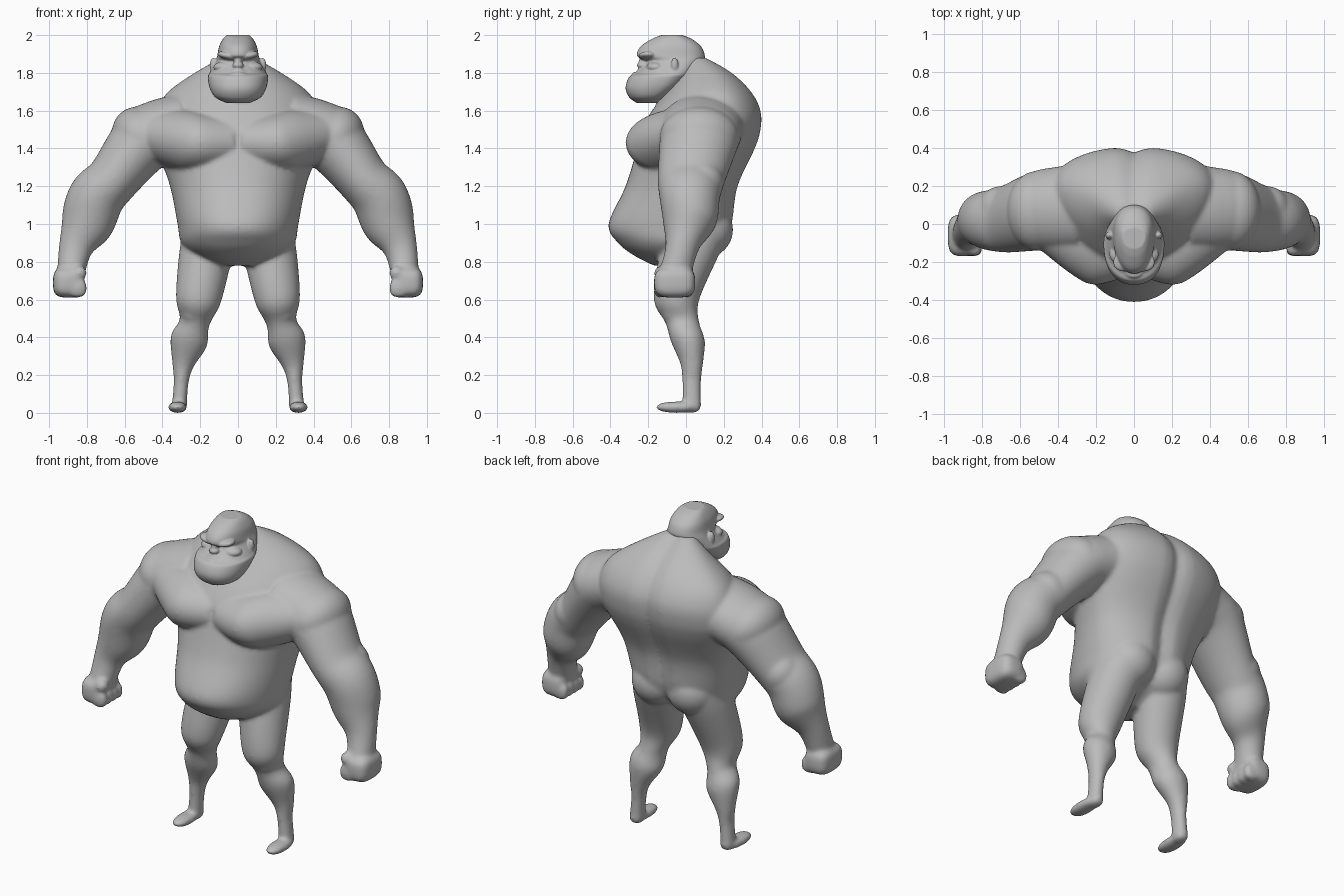
import bpy, bmesh, math
from mathutils import Vector, Matrix

cube = bpy.data.objects.get("Cube")
if cube:
    bpy.data.objects.remove(cube, do_unlink=True)

skin = bpy.data.materials.new("clay grey")
skin.use_nodes = True
GREY = (.5, .5, .5, 1)
skin.diffuse_color = GREY
skin.node_tree.nodes["Principled BSDF"].inputs["Base Color"].default_value = GREY


def spline(rows, steps=6):
    """Catmull-Rom through rows of numbers."""
    rows = [Vector(row) for row in rows]
    last = len(rows) - 1
    points = []
    for i in range(last):
        before, start = rows[max(i - 1, 0)], rows[i]
        end, after = rows[i + 1], rows[min(i + 2, last)]
        leave, arrive = (end - before) / 2, (after - start) / 2
        for k in range(steps):
            t = k / steps
            points.append(start + leave * t
                          + ((end - start) * 3 - leave * 2 - arrive) * t * t
                          + ((start - end) * 2 + leave + arrive) * t * t * t)
    return points + [rows[last]]


def skin_rings(bm, rings):
    """Bridge rings of points into a closed loft."""
    rings = [[bm.verts.new(point) for point in ring] for ring in rings]
    count = len(rings[0])
    faces = [bm.faces.new((low[i - 1], low[i], high[i], high[i - 1]))
             for low, high in zip(rings, rings[1:]) for i in range(count)]
    faces += [bm.faces.new(rings[0]), bm.faces.new(rings[-1])]
    bmesh.ops.recalc_face_normals(bm, faces=faces)


def angles(count=40):
    return [math.tau * i / count for i in range(count)]


def power(value, exponent):
    return math.copysign(abs(value) ** exponent, value)


def trunk(bm, rows, boxy=1, keel=1, spine=0):
    """Level sections: height, half width, front, back; keel sharpens the front."""
    rings = []
    for height, width, front, back in spline(rows):
        middle = front * .4 + back * .6
        ring = []
        for angle in angles(64):
            x, depth = width * power(math.cos(angle), boxy), math.sin(angle)
            if depth > 0:
                groove = spine * math.exp(-(x / .05) ** 2)
                y = middle + power(depth, boxy) * (back - middle) - groove
            else:
                y = middle + power(depth, keel) * (middle - front)
            ring.append((x, y, height))
        rings.append(ring)
    skin_rings(bm, rings)


def limb(bm, rows, side):
    """Tube: centre x, y, z, in-plane radius and depth radius."""
    centres = [point.to_3d() for point in spline([row[:3] for row in rows])]
    radii = spline([row[3:] for row in rows])
    rings = []
    for i, (centre, radius) in enumerate(zip(centres, radii)):
        along = centres[min(i + 1, len(centres) - 1)] - centres[max(i - 1, 0)]
        across = along.cross(Vector((0, 1, 0))).normalized()
        ring = []
        for angle in angles():
            point = centre + across * radius.x * math.cos(angle)
            ring.append((point.x * side, point.y + radius.y * math.sin(angle), point.z))
        rings.append(ring)
    skin_rings(bm, rings)


def blob(bm, centre, size, side=1, boxy=1, roll=0):
    """Ellipsoid, boxier as the exponent drops, rolled about the y axis."""
    verts = bmesh.ops.create_uvsphere(bm, u_segments=32, v_segments=16, radius=1)["verts"]
    turn = Matrix.Rotation(math.radians(roll * side), 3, "Y")
    place = Vector((centre[0] * side, centre[1], centre[2]))
    for vert in verts:
        vert.co = place + turn @ Vector([power(c, boxy) * s for c, s in zip(vert.co, size)])


def fuse(name, bm, voxel, smooth):
    """Blend the overlapping volumes into one smooth skin."""
    mesh = bpy.data.meshes.new(name)
    bm.to_mesh(mesh)
    bm.free()
    mesh.materials.append(skin)
    obj = bpy.data.objects.new(name, mesh)
    bpy.context.collection.objects.link(obj)
    remesh = obj.modifiers.new("fuse", "REMESH")
    remesh.mode = "VOXEL"
    remesh.voxel_size = voxel
    remesh.use_smooth_shade = True
    relax = obj.modifiers.new("relax", "SMOOTH")
    relax.factor = .5
    relax.iterations = smooth


# Torso with hanging belly and hunched back
body = bmesh.new()
trunk(body, [(.78, .1, -.17, .03), (.83, .22, -.27, .11), (.9, .3, -.36, .2),
             (1, .32, -.41, .25), (1.2, .36, -.32, .28), (1.4, .43, -.26, .37),
             (1.5, .45, -.24, .4), (1.6, .43, -.18, .4), (1.7, .37, -.1, .35),
             (1.8, .23, -.03, .25), (1.88, .09, 0, .12)], boxy=.9, keel=1.1, spine=.03)
# Neck
blob(body, (0, -.03, 1.7), (.12, .14, .16))

CHEST = [(.02, -.07, 1.43, .14, .2), (.2, -.09, 1.43, .16, .23),
         (.32, -.05, 1.45, .16, .22), (.5, .04, 1.48, .12, .17)]
ARM = [(.28, .09, 1.52, .17, .23), (.41, .08, 1.49, .17, .22),
       (.51, .07, 1.43, .17, .21), (.66, .03, 1.24, .14, .18),
       (.75, .02, 1.14, .15, .16), (.8, .02, 1, .14, .14),
       (.86, -.02, .87, .09, .09), (.89, -.07, .7, .07, .09)]
LEG = [(.15, .06, .98, .13, .17), (.17, .02, .85, .14, .16),
       (.21, -.05, .6, .12, .12), (.23, -.02, .48, .08, .09),
       (.26, .01, .38, .1, .09), (.29, .03, .26, .06, .06),
       (.3, .03, .17, .04, .05), (.31, .03, .05, .04, .05)]

for side in (1, -1):
    for rows in (CHEST, ARM, LEG):
        limb(body, rows, side)
    # Shoulder cap, buttock
    blob(body, (.51, .07, 1.46), (.15, .21, .17), side, roll=40)
    blob(body, (.12, .1, .97), (.15, .15, .15), side)
    # Elbow mass, kneecap
    blob(body, (.7, .08, 1.22), (.12, .12, .12), side)
    blob(body, (.23, -.07, .53), (.07, .06, .06), side)
    # Fist with curled fingers and thumb
    blob(body, (.9, -.06, .69), (.08, .11, .08), side, boxy=.6)
    for finger in range(4):
        blob(body, (.85, -.14 + finger * .05, .66), (.05, .03, .05), side, boxy=.8)
    blob(body, (.84, -.13, .74), (.04, .04, .04), side)
    # Foot and heel
    blob(body, (.32, -.05, .03), (.05, .11, .03), side, boxy=.9)
    blob(body, (.31, .03, .04), (.04, .05, .04), side, boxy=.8)
fuse("body", body, voxel=.01, smooth=14)

# Head with heavy jaw and narrow crown
head = bmesh.new()
trunk(head, [(1.64, .06, -.26, -.14), (1.67, .12, -.3, -.1), (1.72, .15, -.32, -.03),
             (1.78, .16, -.3, .03), (1.8, .15, -.26, .05), (1.86, .12, -.21, .09),
             (1.89, .11, -.26, .1), (1.94, .1, -.24, .08), (1.98, .08, -.18, .03),
             (2, .06, -.13, -.02)], boxy=.9, keel=.9)
# Nose tip and bridge
blob(head, (0, -.23, 1.84), (.03, .03, .02))
blob(head, (0, -.22, 1.86), (.02, .03, .03))
for side in (1, -1):
    # Angry brow, cheek, ear
    blob(head, (.05, -.2, 1.89), (.06, .05, .02), side, boxy=.9, roll=-12)
    blob(head, (.07, -.16, 1.83), (.06, .05, .03), side)
    blob(head, (.13, -.06, 1.84), (.02, .02, .04), side)
# Down-turned lips, leaving a crease between them
for height, front, thick in ((1.81, -.25, .01), (1.79, -.27, .016)):
    rings = []
    for i in range(-8, 9):
        bend = (i / 8) ** 2
        centre = Vector((i * .01, front + bend * .05, height - bend * .02))
        rings.append([centre + Vector((0, math.cos(angle), math.sin(angle))) * thick
                      for angle in angles(12)])
    skin_rings(head, rings)
fuse("head", head, voxel=.005, smooth=4)
